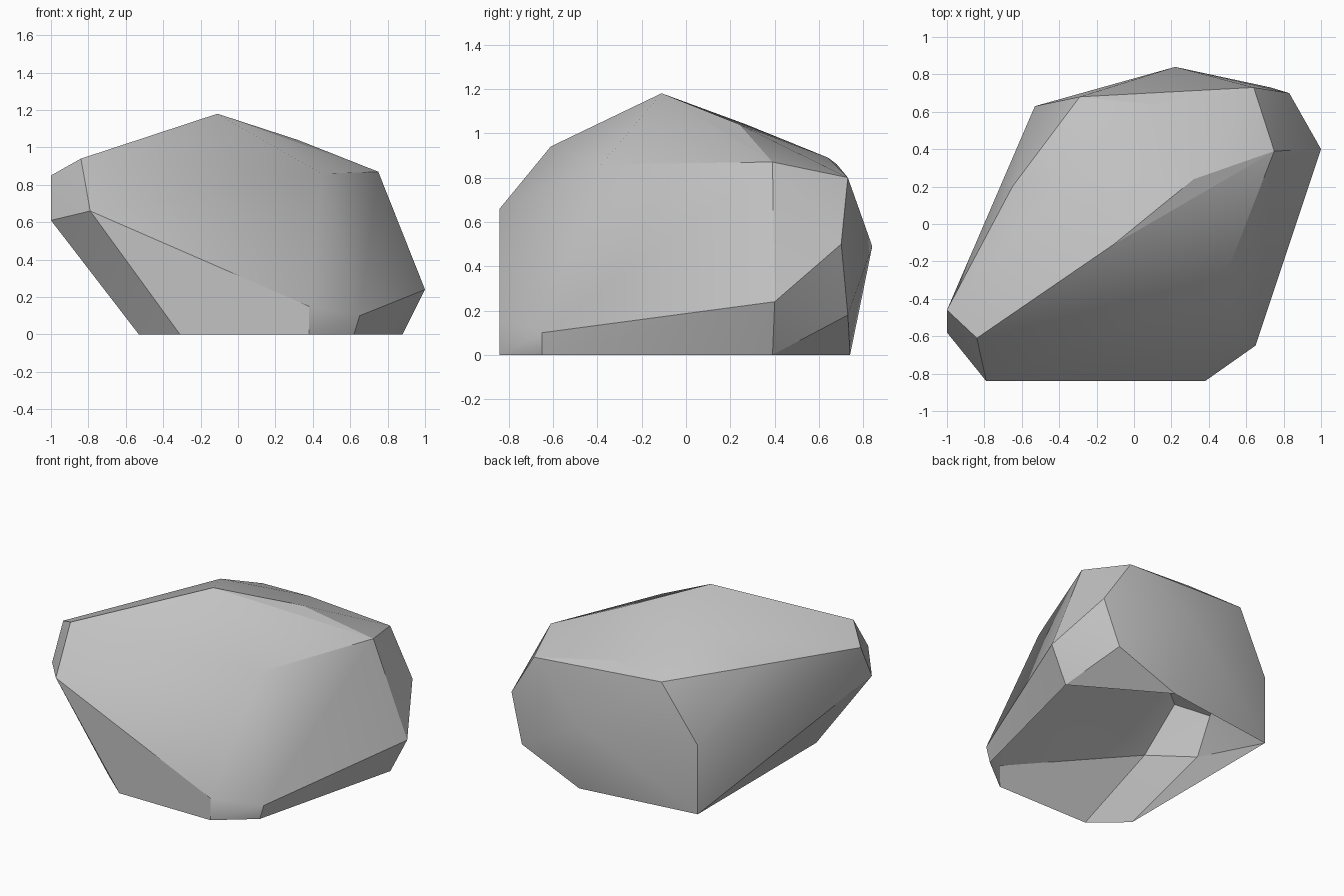
import bpy, bmesh, math
from mathutils import Vector

cube = bpy.data.objects.get("Cube")
if cube:
    bpy.data.objects.remove(cube, do_unlink=True)

# Stone colour
stone = bpy.data.materials.new("stone grey")
stone.use_nodes = True
grey = (0.54, 0.54, 0.54, 1)
stone.diffuse_color = grey
stone.node_tree.nodes["Principled BSDF"].inputs["Base Color"].default_value = grey

# Corner points of the boulder, group by group
foot = [(-.53, .63), (-.53, -.65), (-.31, -.84), (.38, -.84),
        (.62, -.65), (.88, .39), (.29, .74)]
front_corners = [(-.79, -.84, .66), (.38, -.84, .15), (.65, -.65, .1),
                 (.45, -.38, .86)]
side_corners = [(-1, -.46, .85), (-1, -.58, .61), (1, .4, .24), (-.65, .2, .88)]
back_corners = [(.83, .7, .5), (.73, .73, .18), (.22, .84, .49), (-.53, .63, .47)]
ridge = [(-.84, -.61, .94), (-.11, -.11, 1.18), (.32, .24, 1.04), (.75, .39, .87)]
back_crest = [(-.29, .68, .86), (.09, .64, .89), (.64, .73, .8)]
shoulder = [(-.32, .27, 1.04)]
points = [(x, y, 0) for x, y in foot]
points += front_corners + side_corners + back_corners
points += ridge + back_crest + shoulder

# Wrap the points in a chiselled hull
bm = bmesh.new()
for p in points:
    bm.verts.new(p)
bmesh.ops.convex_hull(bm, input=bm.verts[:])

# Leave the underside open
under = [f for f in bm.faces if all(v.co.z < 0.001 for v in f.verts)]
bmesh.ops.delete(bm, geom=under, context='FACES')
bmesh.ops.recalc_face_normals(bm, faces=bm.faces[:])

mesh = bpy.data.meshes.new("boulder")
bm.to_mesh(mesh)
bm.free()
mesh.materials.append(stone)
boulder = bpy.data.objects.new("boulder", mesh)
bpy.context.collection.objects.link(boulder)

# Soft facets with crisp main edges
bpy.ops.object.select_all(action='DESELECT')
boulder.select_set(True)
bpy.context.view_layer.objects.active = boulder
bpy.ops.object.shade_smooth_by_angle(angle=math.radians(30))


def on_line(vertex, line):
    return any((vertex.co - Vector(p)).length < 0.001 for p in line)


# Keep the ridge and the back crest crisp along their whole length
for edge in mesh.edges:
    ends = [mesh.vertices[i] for i in edge.vertices]
    for line in (ridge, back_crest):
        if all(on_line(v, line) for v in ends):
            edge.use_edge_sharp = True
